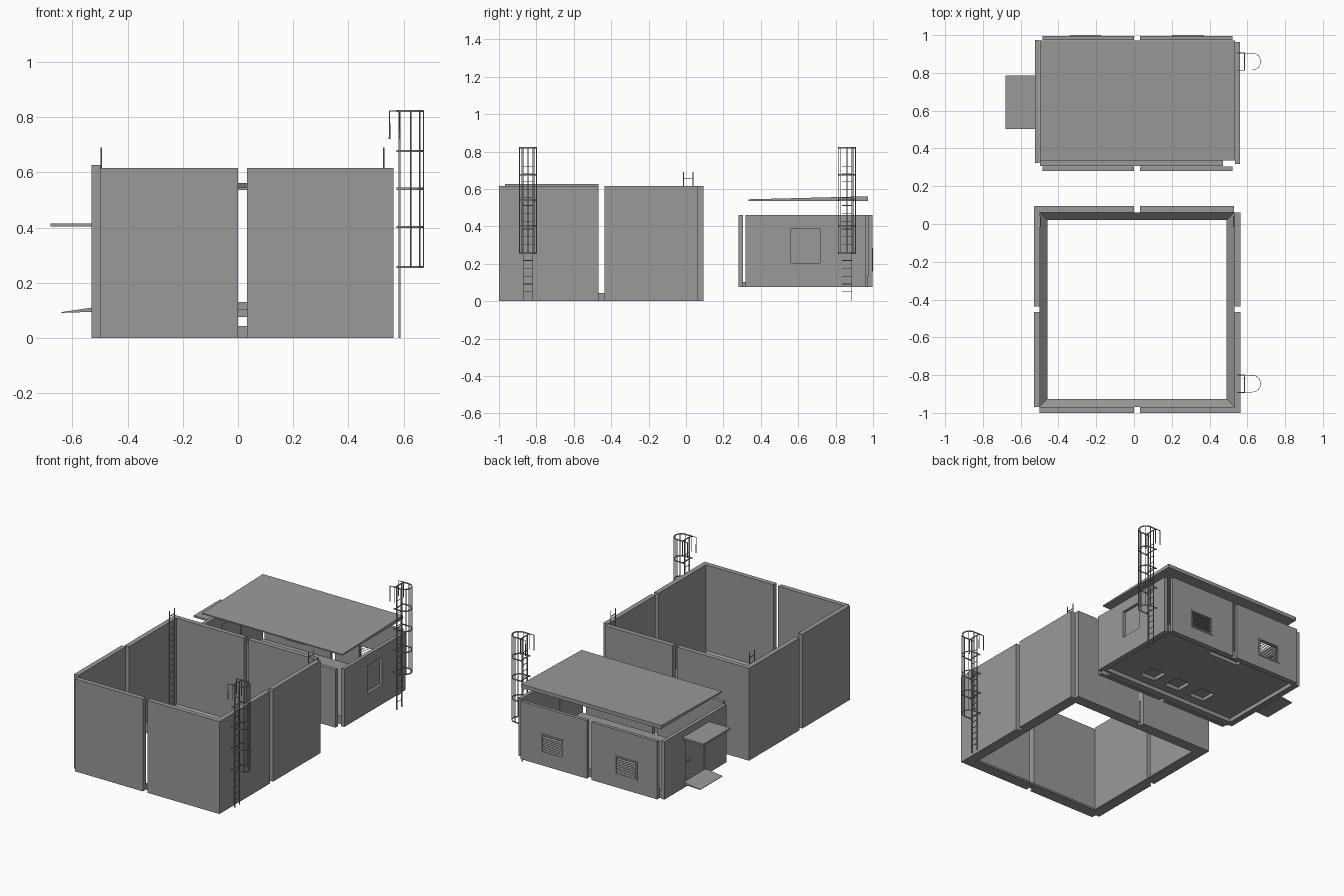
import bpy, bmesh
from math import sin, cos, radians
from mathutils import Matrix, Vector

if "Cube" in bpy.data.objects:
    bpy.data.objects.remove(bpy.data.objects["Cube"])

grey = bpy.data.materials.new('dark_grey')
grey.diffuse_color = (0.32, 0.32, 0.32, 1)
grey.use_nodes = True
grey.node_tree.nodes["Principled BSDF"].inputs["Base Color"].default_value = grey.diffuse_color


def finish(ob):
    """Flat faces and the shared grey."""
    ob.data.materials.clear()
    ob.data.materials.append(grey)
    ob.data.shade_flat()
    return ob


def to_mesh(curve_ob):
    bpy.ops.object.select_all(action='DESELECT')
    curve_ob.select_set(True)
    bpy.context.view_layer.objects.active = curve_ob
    bpy.ops.object.convert(target='MESH')
    return finish(bpy.context.view_layer.objects.active)


def mesh_object(name, verts, faces):
    bm = bmesh.new()
    vs = [bm.verts.new(v) for v in verts]
    for f in faces:
        bm.faces.new([vs[i] for i in f])
    bmesh.ops.recalc_face_normals(bm, faces=bm.faces)
    me = bpy.data.meshes.new(name)
    bm.to_mesh(me)
    bm.free()
    ob = bpy.data.objects.new(name, me)
    bpy.context.collection.objects.link(ob)
    return finish(ob)


def rect(u0, u1, v0, v1):
    return [(u0, v0), (u1, v0), (u1, v1), (u0, v1)]


AXES = {'x': Matrix(((0, 0, 1, 0), (1, 0, 0, 0), (0, 1, 0, 0), (0, 0, 0, 1))),
        'y': Matrix(((1, 0, 0, 0), (0, 0, -1, 0), (0, 1, 0, 0), (0, 0, 0, 1))),
        'z': Matrix.Identity(4)}


def plate(name, axis, w0, w1, outline, holes=()):
    """Flat slab with holes, spanning w0..w1 along the axis."""
    cu = bpy.data.curves.new(name, 'CURVE')
    cu.dimensions = '2D'
    cu.fill_mode = 'BOTH'
    cu.extrude = (w1 - w0) / 2
    for loop in [outline, *holes]:
        sp = cu.splines.new('POLY')
        sp.points.add(len(loop) - 1)
        for p, (u, v) in zip(sp.points, loop):
            p.co = (u, v, 0, 1)
        sp.use_cyclic_u = True
    ob = bpy.data.objects.new(name, cu)
    bpy.context.collection.objects.link(ob)
    off = Vector([(w0 + w1) / 2 if a == axis else 0 for a in 'xyz'])
    ob.matrix_world = Matrix.Translation(off) @ AXES[axis]
    return to_mesh(ob)


def bars(name, paths, r):
    """Bundle of thin bars following the given paths."""
    cu = bpy.data.curves.new(name, 'CURVE')
    cu.dimensions = '3D'
    cu.bevel_depth = r
    cu.bevel_resolution = 1
    cu.use_fill_caps = True
    for path in paths:
        sp = cu.splines.new('POLY')
        sp.points.add(len(path) - 1)
        for p, c in zip(sp.points, path):
            p.co = (*c, 1)
    ob = bpy.data.objects.new(name, cu)
    bpy.context.collection.objects.link(ob)
    to_mesh(ob)


def fillet_ring(name, x0, x1, y0, y1, z, w, h):
    """Rectangular ring with a triangular section, sloping inward."""
    loops = [rect(x0, x1, y0, y1), rect(x0, x1, y0, y1),
             rect(x0 + w, x1 - w, y0 + w, y1 - w)]
    verts = [(x, y, zz) for lp, zz in zip(loops, (z, z + h, z)) for x, y in lp]
    faces = []
    for i in range(4):
        j = (i + 1) % 4
        for a, b in ((0, 4), (4, 8), (8, 0)):
            faces.append((a + i, a + j, b + j, b + i))
    mesh_object(name, verts, faces)


# Tank: eight wall panels in a pinwheel, open joints between them
H = 0.615
for name, axis, w0, w1, a, b, top in (
        ('tank_front_left', 'y', -1.0, -0.968, -0.50, 0.0, H),
        ('tank_front_right', 'y', -1.0, -0.968, 0.033, 0.563, H),
        ('tank_back_left', 'y', 0.062, 0.094, -0.53, 0.0, H),
        ('tank_back_right', 'y', 0.062, 0.094, 0.033, 0.53, H),
        ('tank_left_front', 'x', -0.53, -0.498, -0.968, -0.467, 0.627),
        ('tank_left_back', 'x', -0.53, -0.498, -0.437, 0.062, H),
        ('tank_right_front', 'x', 0.531, 0.563, -0.968, -0.467, H),
        ('tank_right_back', 'x', 0.531, 0.563, -0.437, 0.062, H)):
    plate(name, axis, w0, w1, rect(a, b, 0, top))
fillet_ring('tank_base_fillet', -0.50, 0.532, -0.968, 0.062, 0, 0.041, 0.044)

# Building: wall panels with grille, window and door openings
Z0, Z1 = 0.075, 0.46
GZ = (0.16, 0.285)
grilles = {'left': (-0.34, -0.175), 'right': (0.20, 0.37)}
for side, a, b in (('left', -0.485, 0.0), ('right', 0.033, 0.522)):
    plate('building_front_' + side, 'y', 0.28, 0.304, rect(a, b, Z0, Z1))
    g0, g1 = grilles[side]
    opening = rect(g0 + .01, g1 - .01, GZ[0] + .01, GZ[1] - .01)
    plate('building_back_' + side, 'y', 0.974, 0.996, rect(a, b, Z0, Z1), [opening])
    plate('grille_frame_' + side, 'y', 0.994, 1.0, rect(g0, g1, *GZ), [opening])
    # Tilted louvre slats
    for i in range(9):
        z = GZ[0] + 0.013 + i * 0.0112
        prof = [(0.978, z + .008), (0.996, z - .003), (0.996, z - .001), (0.978, z + .010)]
        plate(f'louvre_{side}_{i}', 'x', g0 + .01, g1 - .01, prof)
window = rect(0.562, 0.717, 0.205, 0.39)
plate('building_right', 'x', 0.536, 0.56, rect(0.318, 0.963, Z0, Z1), [window])
plate('window_pane', 'x', 0.537, 0.541, window)
door = rect(0.545, 0.75, 0.11, 0.385)
plate('building_left', 'x', -0.523, -0.499, rect(0.322, 0.974, Z0, Z1), [door])

# Door with handle, canopy and entrance ramp
plate('door', 'x', -0.516, -0.506, door)
plate('door_handle', 'x', -0.526, -0.516, rect(0.70, 0.735, 0.235, 0.243))
plate('canopy', 'z', 0.404, 0.415, rect(-0.68, -0.523, 0.503, 0.785))
plate('entrance_ramp', 'y', 0.53, 0.765,
      [(-0.64, 0.091), (-0.523, 0.095), (-0.523, 0.111), (-0.64, 0.094)])

# Floor: rim underneath, slab with closed service pits
floor = [(-0.498, 0.306), (0.47, 0.306), (0.47, 0.337), (0.534, 0.337),
         (0.534, 0.972), (-0.498, 0.972)]
pits = [rect(x - .056, x + .056, 0.41, 0.52) for x in (0.235, 0.04, -0.16)]
pits.append(rect(-0.09, 0.14, 0.885, 0.95))
plate('floor_rim', 'z', 0.077, 0.103, floor, [rect(-0.483, 0.519, 0.352, 0.957)])
plate('floor_slab', 'z', 0.103, 0.126, floor[2:] + [(-0.498, 0.337)], pits)
plate('floor_top', 'z', 0.126, 0.131, rect(-0.498, 0.534, 0.337, 0.972))

# Roof: thin wedge floating above the walls
plate('roof', 'x', -0.498, 0.534,
      [(0.335, 0.537), (0.972, 0.537), (0.972, 0.561), (0.335, 0.545)])

# Caged ladders on the right side
for label, yc in (('tank', -0.845), ('building', 0.86)):
    xr, xc, R, top = 0.585, 0.626, 0.046, 0.822
    for i, s in enumerate((-0.026, 0.026)):
        plate(f'{label}_ladder_rail_{i}', 'y', yc + s - .0012, yc + s + .0012,
              rect(xr - .004, xr + .004, 0, top))
    rungs = [[(xr, yc - 0.026, z), (xr, yc + 0.026, z)]
             for z in [0.05 + i * 0.042 for i in range(17)]]
    bars(label + '_ladder_rungs', rungs, 0.002)
    # Flat U-shaped hoops
    arc = [(cos(radians(t)), sin(radians(t))) for t in range(-90, 91, 15)]
    strip = [(0.575, yc - R)] + [(xc + R * c, yc + R * s) for c, s in arc] + [(0.575, yc + R)]
    r = R - 0.0025
    strip += [(0.575, yc + r)] + [(xc + r * c, yc + r * s) for c, s in arc[::-1]] + [(0.575, yc - r)]
    for i, z in enumerate((0.257, 0.402, 0.541, 0.677, 0.822)):
        plate(f'{label}_hoop_{i}', 'z', z - .004, z + .004, strip)
        plate(f'{label}_hoop_tie_{i}', 'z', z - .003, z + .003,
              rect(xr - .002, xr + .002, yc - R, yc + R))
    ups = [[(xc + R * cos(radians(t)), yc + R * sin(radians(t)), z) for z in (0.257, top)]
           for t in (-90, -45, 0, 45, 90)]
    bars(label + '_ladder_cage', ups, 0.0025)
    hooks = [[(xr, yc + s, 0.72), (xr, yc + s, top), (0.549, yc + s, top),
              (0.549, yc + s, 0.72)] for s in (-R, R)]
    bars(label + '_ladder_hooks', hooks, 0.003)

# Plain ladders inside the tank
for side, x in (('left', -0.495), ('right', 0.528)):
    ys = (-0.014, 0.038)
    parts = [[(x, y, 0.03), (x, y, 0.69)] for y in ys]
    parts += [[(x, ys[0], z), (x, ys[1], z)] for z in [0.067 + i * 0.042 for i in range(15)]]
    bars(f'inner_ladder_{side}', parts, 0.003)
